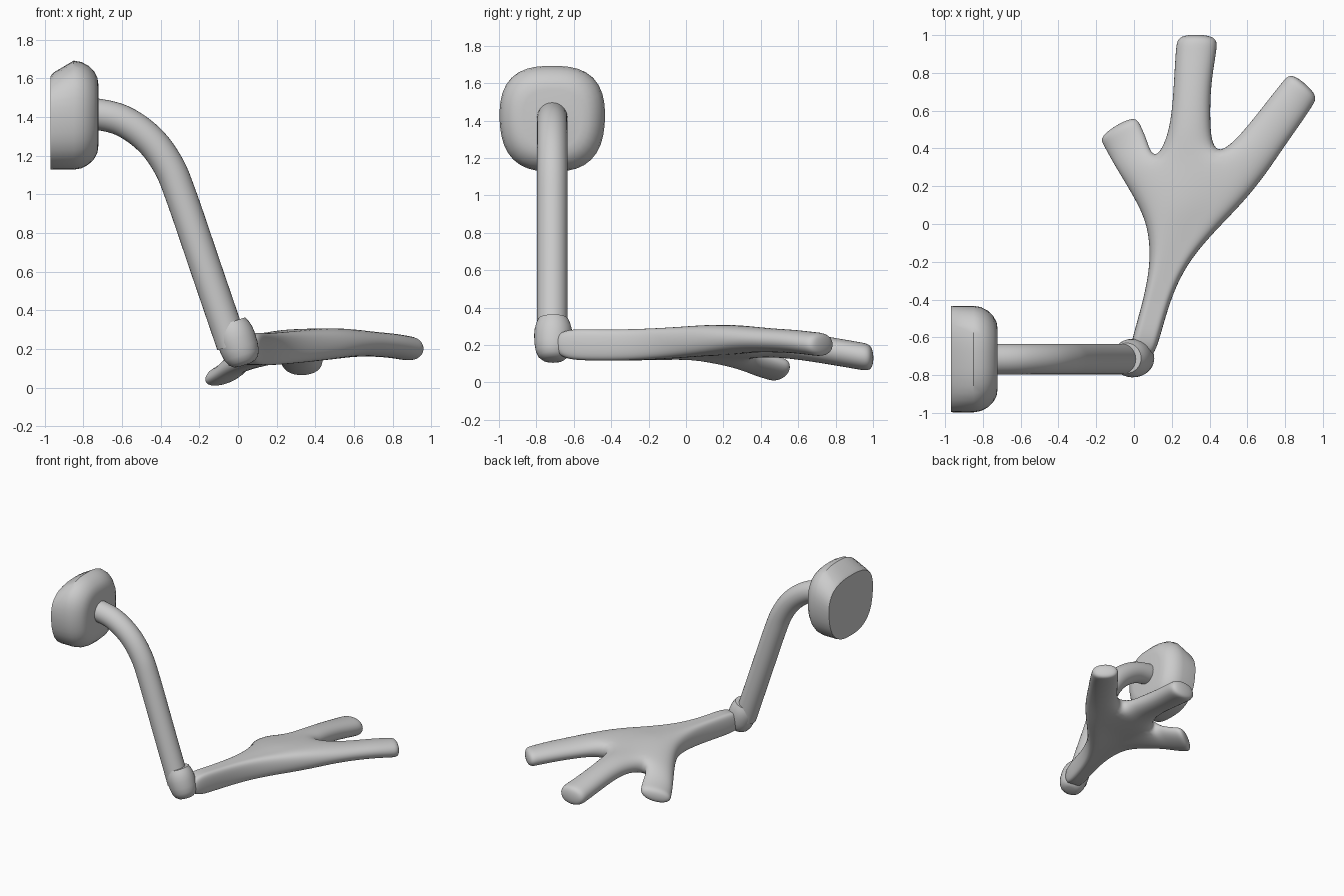
import bpy, bmesh
from math import cos, sin, pi
from mathutils import Vector

if "Cube" in bpy.data.objects:
    bpy.data.objects.remove(bpy.data.objects["Cube"])


def finish(bm, name, levels=0, angle=None):
    bmesh.ops.recalc_face_normals(bm, faces=bm.faces)
    me = bpy.data.meshes.new(name)
    bm.to_mesh(me)
    bm.free()
    ob = bpy.data.objects.new(name, me)
    bpy.context.collection.objects.link(ob)
    me.polygons.foreach_set("use_smooth", [True] * len(me.polygons))
    if levels:
        mod = ob.modifiers.new("smooth", "SUBSURF")
        mod.levels = mod.render_levels = levels
    if angle:
        bpy.context.view_layer.objects.active = ob
        ob.select_set(True)
        bpy.ops.object.shade_smooth_by_angle(angle=angle)
        ob.select_set(False)
    return ob


def loft(name, rings, angle):
    """Skin a closed tube through equal-length rings and cap both ends."""
    bm = bmesh.new()
    rows = [[bm.verts.new(p) for p in r] for r in rings]
    n = len(rows[0])
    for a, b in zip(rows, rows[1:]):
        for i in range(n):
            j = (i + 1) % n
            bm.faces.new((a[i], a[j], b[j], b[i]))
    bm.faces.new(rows[0])
    bm.faces.new(rows[-1])
    return finish(bm, name, 0, angle)


def circle(centre, axis, r, n=32):
    """Ring square to an axis lying in the xz plane."""
    side = Vector((0, 1, 0))
    up = Vector(axis).normalized().cross(side)
    return [Vector(centre) + r * (cos(2 * pi * i / n) * side + sin(2 * pi * i / n) * up)
            for i in range(n)]


Y = -0.715

# shoulder pad: rounded-square dome with a flat back and chamfered rear top edge
def pad_ring(x, s, top=1.0, n=40):
    pts = []
    for i in range(n):
        c, d = cos(2 * pi * i / n), sin(2 * pi * i / n)
        k = s / (abs(c) ** 2.7 + abs(d) ** 2.7) ** (1 / 2.7)
        z = k * d * 0.285
        y = k * c * 0.285 * (1 + 0.06 * min(0, d))
        pts.append((x, Y + y, 1.41 + z * (top if z > 0 else 1)))
    return pts

loft("shoulder_pad", [pad_ring(*r) for r in (
    (-0.97, 0.985, 0.72), (-0.955, 0.99, 0.78), (-0.85, 0.99), (-0.81, 0.965),
    (-0.775, 0.9), (-0.745, 0.8), (-0.727, 0.68), (-0.722, 0.55))], 0.6)

# upper arm: smooth tube bending down from the pad
ctrl = [Vector((x, Y, z)) for x, z in (
    (-0.95, 1.44), (-0.76, 1.42), (-0.6, 1.382), (-0.46, 1.285),
    (-0.36, 1.15), (-0.29, 0.98), (-0.16, 0.6), (-0.03, 0.22), (0.1, -0.16))]
path = []
for a, b, c, d in zip(ctrl, ctrl[1:], ctrl[2:], ctrl[3:]):
    for k in range(6):
        t = k / 6
        path.append(0.5 * (2 * b + (c - a) * t + (2 * a - 5 * b + 4 * c - d) * t * t
                           + (3 * b - a - 3 * c + d) * t ** 3))
path.append(ctrl[-2])
rings = []
for i, p in enumerate(path):
    axis = path[min(i + 1, len(path) - 1)] - path[max(i - 1, 0)]
    rings.append(circle(p, axis, 0.081))
loft("upper_arm", rings, 0.6)

# elbow: rounded knob turned about the arm axis
axis = Vector((-0.32, 0, 0.95)).normalized()
centre = Vector((0.0, Y + 0.005, 0.225))
loft("elbow", [circle(centre + axis * s, axis, r) for s, r in (
    (-0.113, 0.035), (-0.107, 0.058), (-0.09, 0.079), (-0.06, 0.093), (-0.02, 0.1),
    (0.03, 0.102), (0.065, 0.099), (0.095, 0.091), (0.12, 0.08))], 1.0)

# forearm and hand: flat cage, thickened, then subdivided
bm = bmesh.new()
pairs, cells = {}, []

def point(x, y, z, h):
    key = len(pairs)
    pairs[key] = (bm.verts.new((x, y, z + h)), bm.verts.new((x, y, z - h)))
    return key

# left x, right x, y, then left / inner / right height
palm = [(-0.04, 0.11, -0.71, 0.205, 0.205, 0.205),
        (0.02, 0.165, -0.5, 0.2, 0.2, 0.2),
        (0.067, 0.225, -0.32, 0.2, 0.2, 0.2),
        (0.085, 0.32, -0.16, 0.195, 0.205, 0.21),
        (0.065, 0.47, 0.0, 0.19, 0.215, 0.22),
        (0.0, 0.6, 0.13, 0.155, 0.225, 0.23)]
rows = [[point(xl + (xr - xl) * i / 3, y, (zl, zi, zi, zr)[i], 0.083) for i in range(4)]
        for xl, xr, y, zl, zi, zr in palm]
rows.append([point(-0.075, 0.25, 0.115, 0.07), point(0.11, 0.335, 0.19, 0.08),
             point(0.44, 0.35, 0.23, 0.08), point(0.715, 0.27, 0.235, 0.075)])
for a, b in zip(rows, rows[1:]):
    cells += [(a[i], a[i + 1], b[i + 1], b[i]) for i in range(3)]

# each finger: half thickness, then left and right edge points out to the tip
fingers = [
    (0.058, [(-0.135, 0.35, 0.065, 0.08, 0.44, 0.135),
             (-0.17, 0.415, 0.045, 0.045, 0.525, 0.105),
             (-0.195, 0.465, 0.035, 0.01, 0.59, 0.085)]),
    (0.08, [(0.185, 0.5, 0.205, 0.41, 0.5, 0.215),
            (0.203, 0.74, 0.17, 0.413, 0.74, 0.18),
            (0.212, 0.94, 0.138, 0.45, 0.93, 0.142),
            (0.225, 1.01, 0.128, 0.45, 1.005, 0.132)]),
    (0.068, [(0.6, 0.53, 0.22, 0.8, 0.4, 0.23),
             (0.705, 0.665, 0.215, 0.885, 0.52, 0.222),
             (0.785, 0.765, 0.205, 0.955, 0.625, 0.205),
             (0.83, 0.815, 0.2, 0.985, 0.68, 0.2)])]
for f, (h, steps) in enumerate(fingers):
    l, r = rows[-1][f], rows[-1][f + 1]
    for s in steps:
        nl, nr = point(*s[:3], h), point(*s[3:], h)
        cells.append((l, r, nr, nl))
        l, r = nl, nr

edges = {(c[i], c[(i + 1) % 4]) for c in cells for i in range(4)}
for c in cells:
    bm.faces.new([pairs[k][0] for k in c])
    bm.faces.new([pairs[k][1] for k in reversed(c)])
for a, b in edges:
    if (b, a) not in edges:
        bm.faces.new((pairs[b][0], pairs[a][0], pairs[a][1], pairs[b][1]))
finish(bm, "forearm_and_hand", 3)
